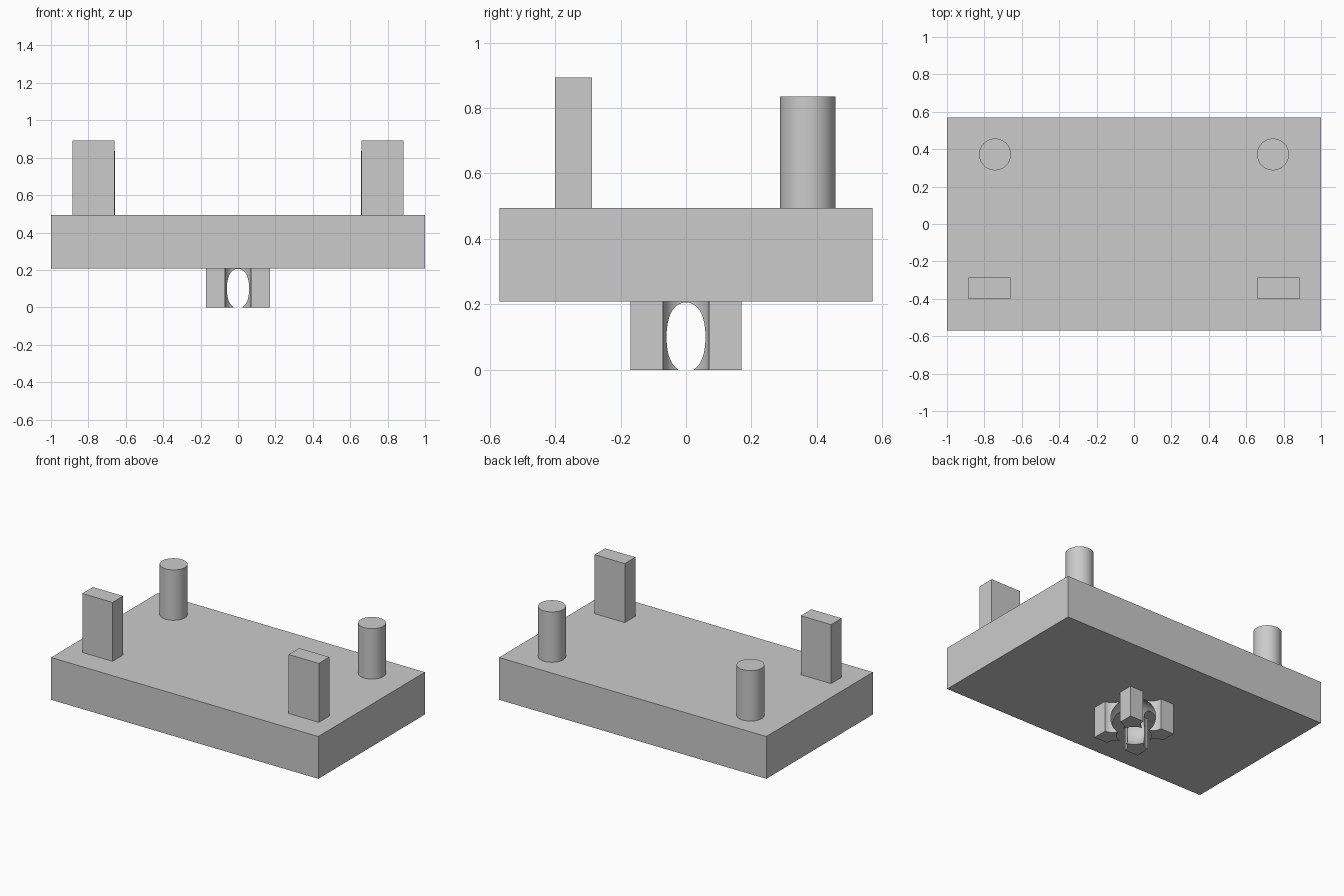
import bpy
from math import radians

cube = bpy.data.objects.get("Cube")
if cube:
    bpy.data.objects.remove(cube, do_unlink=True)

grey = bpy.data.materials.new("plain grey")
grey.use_nodes = True
grey.diffuse_color = (0.6, 0.6, 0.6, 1)
grey.node_tree.nodes["Principled BSDF"].inputs["Base Color"].default_value = (0.6, 0.6, 0.6, 1)


def finish(name):
    ob = bpy.context.object
    ob.name = name
    ob.data.materials.append(grey)
    return ob


def box(name, lo, hi):
    centre = [(a + b) / 2 for a, b in zip(lo, hi)]
    bpy.ops.mesh.primitive_cube_add(size=1, location=centre)
    ob = finish(name)
    ob.scale = [b - a for a, b in zip(lo, hi)]
    bpy.ops.object.transform_apply(location=False, rotation=False, scale=True)
    return ob


def cylinder(name, x, y, radius, z0, z1):
    bpy.ops.mesh.primitive_cylinder_add(vertices=64, radius=radius, depth=z1 - z0,
                                        location=(x, y, (z0 + z1) / 2))
    return finish(name)


def cut(ob, cutter):
    mod = ob.modifiers.new("cut", 'BOOLEAN')
    mod.operation = 'DIFFERENCE'
    mod.solver = 'EXACT'
    mod.object = cutter
    bpy.context.view_layer.objects.active = ob
    bpy.ops.object.modifier_apply(modifier=mod.name)


def smooth(ob):
    bpy.ops.object.select_all(action='DESELECT')
    ob.select_set(True)
    bpy.context.view_layer.objects.active = ob
    bpy.ops.object.shade_smooth_by_angle(angle=radians(30))


BOTTOM, TOP, HALF = 0.208, 0.494, 0.17

# Slab and socket block underneath
slab = box("slab", (-1, -0.57, BOTTOM), (1, 0.57, TOP))
socket = box("socket", (-HALF, -HALF, 0), (HALF, HALF, BOTTOM))

# Round notches in the four sides of the socket
cutters = []
for x, y in ((HALF, 0), (-HALF, 0), (0, HALF), (0, -HALF)):
    notch = cylinder("notch_cutter", x, y, 0.07, -0.1, 0.3)
    cut(socket, notch)
    cutters.append(notch)

# Ball-shaped hollow leaving four prongs
bpy.ops.mesh.primitive_uv_sphere_add(segments=64, ring_count=32, radius=0.146,
                                     location=(0, 0, 0.1))
ball = finish("ball_cutter")
cut(socket, ball)
cut(slab, ball)
cutters.append(ball)
for cutter in cutters:
    bpy.data.objects.remove(cutter, do_unlink=True)
smooth(socket)
smooth(slab)

# Upright blocks at the front, round pegs at the back
for side, s in (("left", 1), ("right", -1)):
    x = s * 0.772
    box(side + "_front_block", (x - 0.113, -0.4, TOP), (x + 0.113, -0.287, 0.893))
    smooth(cylinder(side + "_back_peg", s * 0.743, 0.372, 0.085, TOP, 0.835))
